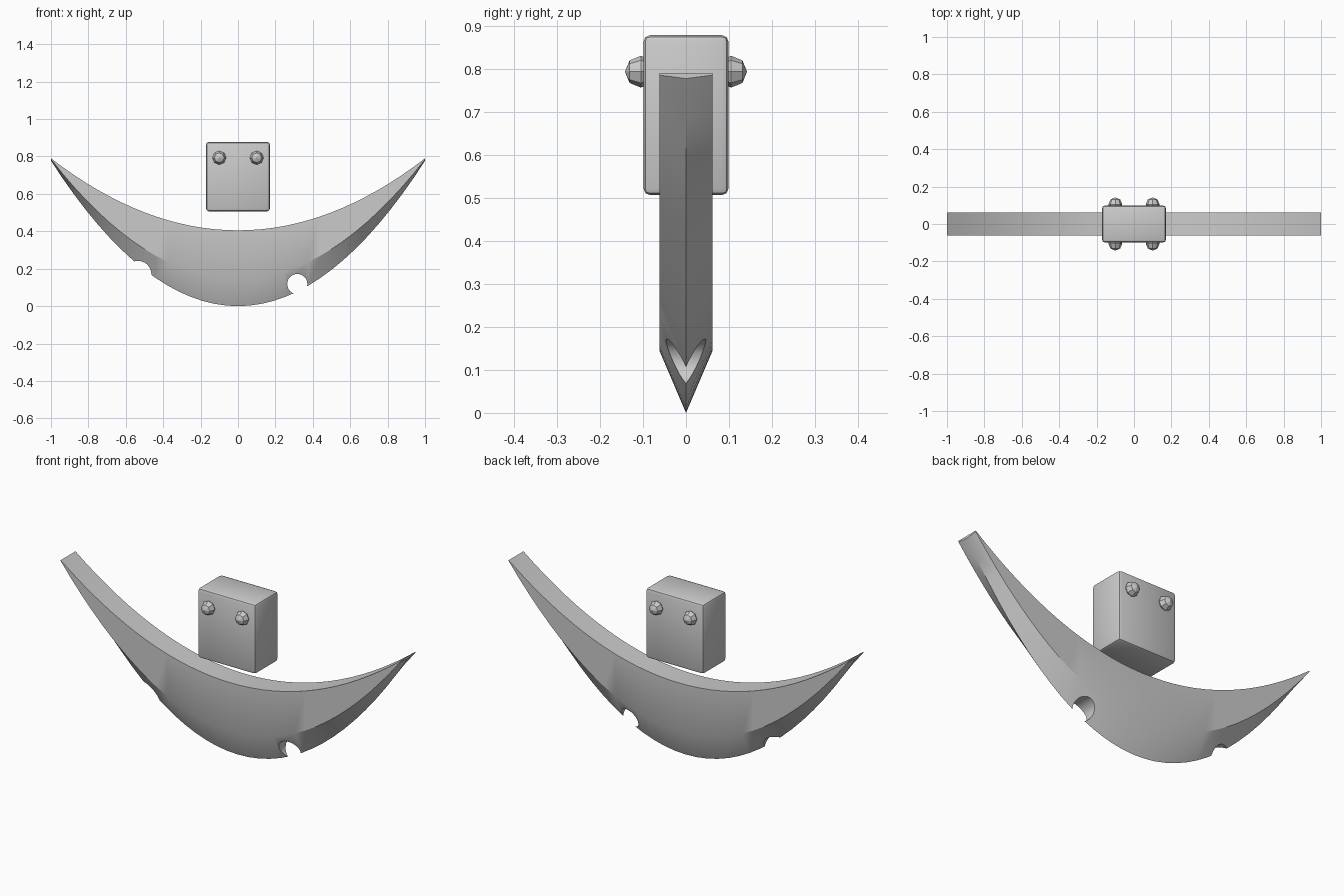
import bpy, bmesh
from math import radians, pi
from mathutils import Matrix

if "Cube" in bpy.data.objects:
    bpy.data.objects.remove(bpy.data.objects["Cube"])


def add_object(name, bm):
    bmesh.ops.recalc_face_normals(bm, faces=bm.faces)
    mesh = bpy.data.meshes.new(name)
    bm.to_mesh(mesh)
    bm.free()
    obj = bpy.data.objects.new(name, mesh)
    bpy.context.collection.objects.link(obj)
    return obj


def activate(obj):
    bpy.ops.object.select_all(action='DESELECT')
    obj.select_set(True)
    bpy.context.view_layer.objects.active = obj


def smooth(obj, angle=30):
    activate(obj)
    bpy.ops.object.shade_smooth_by_angle(angle=radians(angle))


# Crescent blade: one five-sided section swept along three parabolas
SEGMENTS = 32
HALF = 0.062
bm = bmesh.new()
sections = []
for i in range(SEGMENTS + 1):
    x = -1 + 2 * i / SEGMENTS
    top = 0.405 + 0.385 * x * x
    bevel = 0.145 + 0.640 * x * x
    edge = 0.777 * x * x
    points = [(-HALF, top), (HALF, top), (HALF, bevel), (0, edge), (-HALF, bevel)]
    sections.append([bm.verts.new((x, y, z)) for y, z in points])
for a, b in zip(sections, sections[1:]):
    for j in range(5):
        k = (j + 1) % 5
        bm.faces.new((a[j], a[k], b[k], b[j]))
bm.faces.new(sections[0])
bm.faces.new(sections[-1])
blade = add_object("crescent_blade", bm)

# Round nicks cut out of the cutting edge
for n, (x, z, r) in enumerate([(-0.535, 0.17, 0.072), (0.317, 0.118, 0.054)]):
    bm = bmesh.new()
    bmesh.ops.create_cone(bm, cap_ends=True, segments=24, radius1=r, radius2=r, depth=0.4,
                          matrix=Matrix.Translation((x, 0, z)) @ Matrix.Rotation(pi / 2, 4, 'X'))
    cutter = add_object(f"nick_cutter_{n}", bm)
    mod = blade.modifiers.new("nick", 'BOOLEAN')
    mod.operation = 'DIFFERENCE'
    mod.solver = 'EXACT'
    mod.object = cutter
    activate(blade)
    bpy.ops.object.modifier_apply(modifier=mod.name)
    bpy.data.objects.remove(cutter)
smooth(blade)

# Mounting block with softened edges
bm = bmesh.new()
bmesh.ops.create_cube(bm, size=1, matrix=Matrix.Translation((0, 0, 0.692))
                      @ Matrix.Diagonal((0.342, 0.198, 0.372, 1)))
bmesh.ops.bevel(bm, geom=bm.edges[:], offset=0.016, segments=2, profile=0.5, affect='EDGES')
smooth(add_object("mounting_block", bm))

# Faceted bolt heads on both faces of the block
for side, label in ((-1, "front"), (1, "back")):
    for sx, hand in ((-1, "left"), (1, "right")):
        bm = bmesh.new()
        bmesh.ops.create_uvsphere(bm, u_segments=8, v_segments=4, radius=0.037,
                                  matrix=Matrix.Translation((sx * 0.1, side * 0.105, 0.793))
                                  @ Matrix.Rotation(pi / 2, 4, 'X'))
        add_object(f"bolt_{label}_{hand}", bm)
